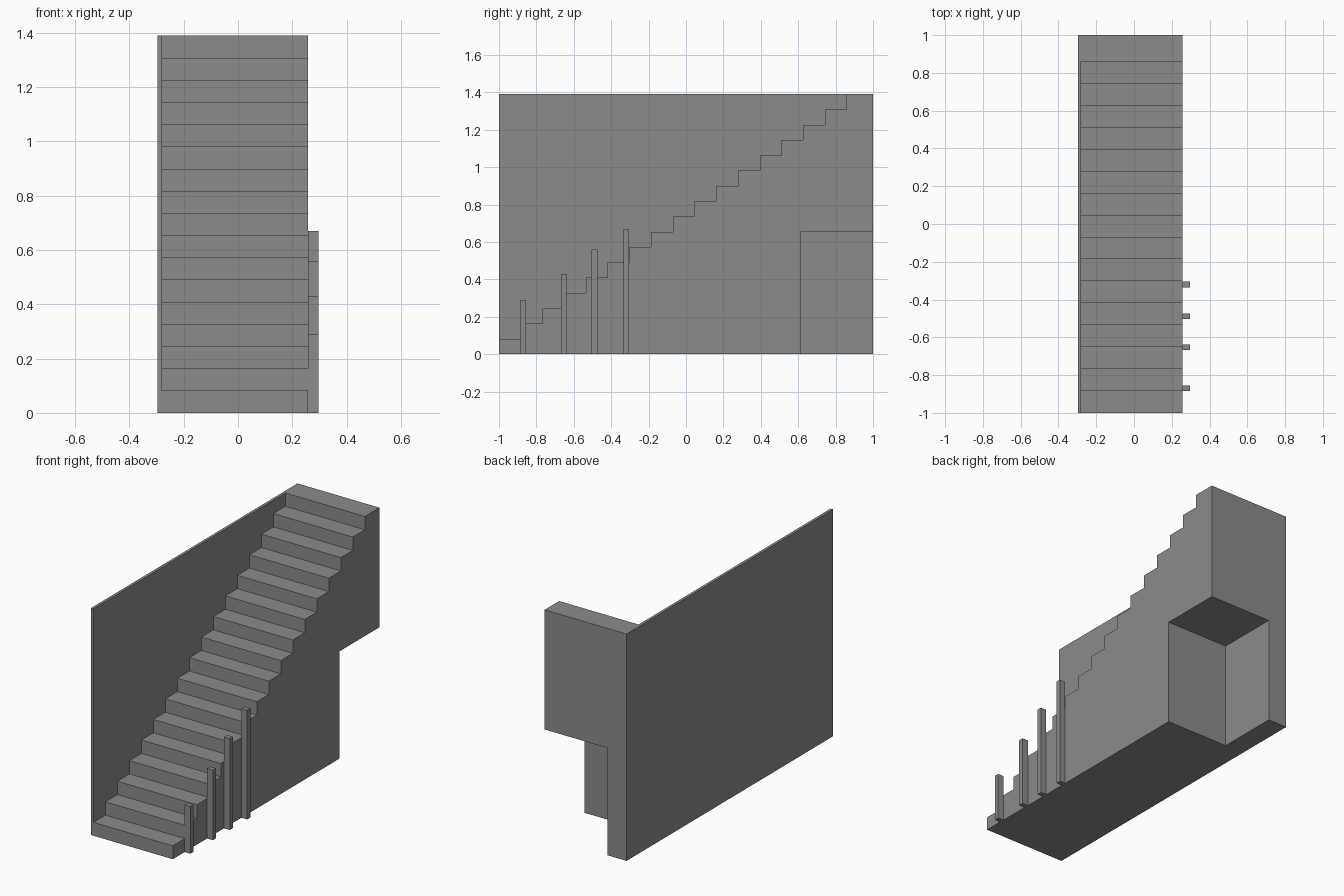
import bpy, bmesh

if "Cube" in bpy.data.objects:
    bpy.data.objects.remove(bpy.data.objects["Cube"])

STEPS, HEIGHT = 17, 1.39
RISE, RUN = HEIGHT / STEPS, 0.1162
WALL_X, INNER_X, SIDE_X = -0.297, -0.28, 0.258

# Dark grey finish shared by all parts
grey = bpy.data.materials.new("dark_grey")
grey.diffuse_color = (0.26, 0.26, 0.26, 1)
grey.use_nodes = True
grey.node_tree.nodes["Principled BSDF"].inputs["Base Color"].default_value = grey.diffuse_color


def extrude_profile(name, profile, x0, x1):
    """Solid made from a (y, z) outline extruded along x."""
    bm = bmesh.new()
    face = bm.faces.new([bm.verts.new((x0, y, z)) for y, z in profile])
    ext = bmesh.ops.extrude_face_region(bm, geom=[face])
    moved = [v for v in ext["geom"] if isinstance(v, bmesh.types.BMVert)]
    bmesh.ops.translate(bm, vec=(x1 - x0, 0, 0), verts=moved)
    bmesh.ops.recalc_face_normals(bm, faces=bm.faces)
    mesh = bpy.data.meshes.new(name)
    bm.to_mesh(mesh)
    bm.free()
    mesh.materials.append(grey)
    obj = bpy.data.objects.new(name, mesh)
    bpy.context.collection.objects.link(obj)
    return obj


def box(name, x0, x1, y0, y1, z0, z1):
    return extrude_profile(name, [(y0, z0), (y1, z0), (y1, z1), (y0, z1)], x0, x1)


def carve(target, cutter):
    mod = target.modifiers.new("carve", "BOOLEAN")
    mod.operation, mod.solver, mod.object = "DIFFERENCE", "EXACT", cutter
    bpy.context.view_layer.objects.active = target
    bpy.ops.object.modifier_apply(modifier=mod.name)
    bpy.data.objects.remove(cutter, do_unlink=True)


# Solid block holding both the wall and the flight of stairs
stairs = box("staircase_with_wall", WALL_X, SIDE_X, -1, 1, 0, HEIGHT)

# Space above the steps, leaving the thin wall on the left
space = [(-1.2, RISE)]
for i in range(1, STEPS):
    y = -1 + i * RUN
    space += [(y, i * RISE), (y, (i + 1) * RISE if i < STEPS - 1 else HEIGHT + 0.2)]
space.append((-1.2, HEIGHT + 0.2))
carve(stairs, extrude_profile("step_space", space, INNER_X, 0.5))

# Recess under the landing at the back
carve(stairs, box("under_stair_recess", -0.168, 0.5, 0.616, 1.2, -0.2, 0.657))

# Railing posts along the open side
for n, (y, top) in enumerate([(-0.87, 0.29), (-0.653, 0.43), (-0.489, 0.56), (-0.32, 0.67)], 1):
    box(f"railing_post_{n}", SIDE_X, 0.297, y - 0.015, y + 0.015, 0, top)
